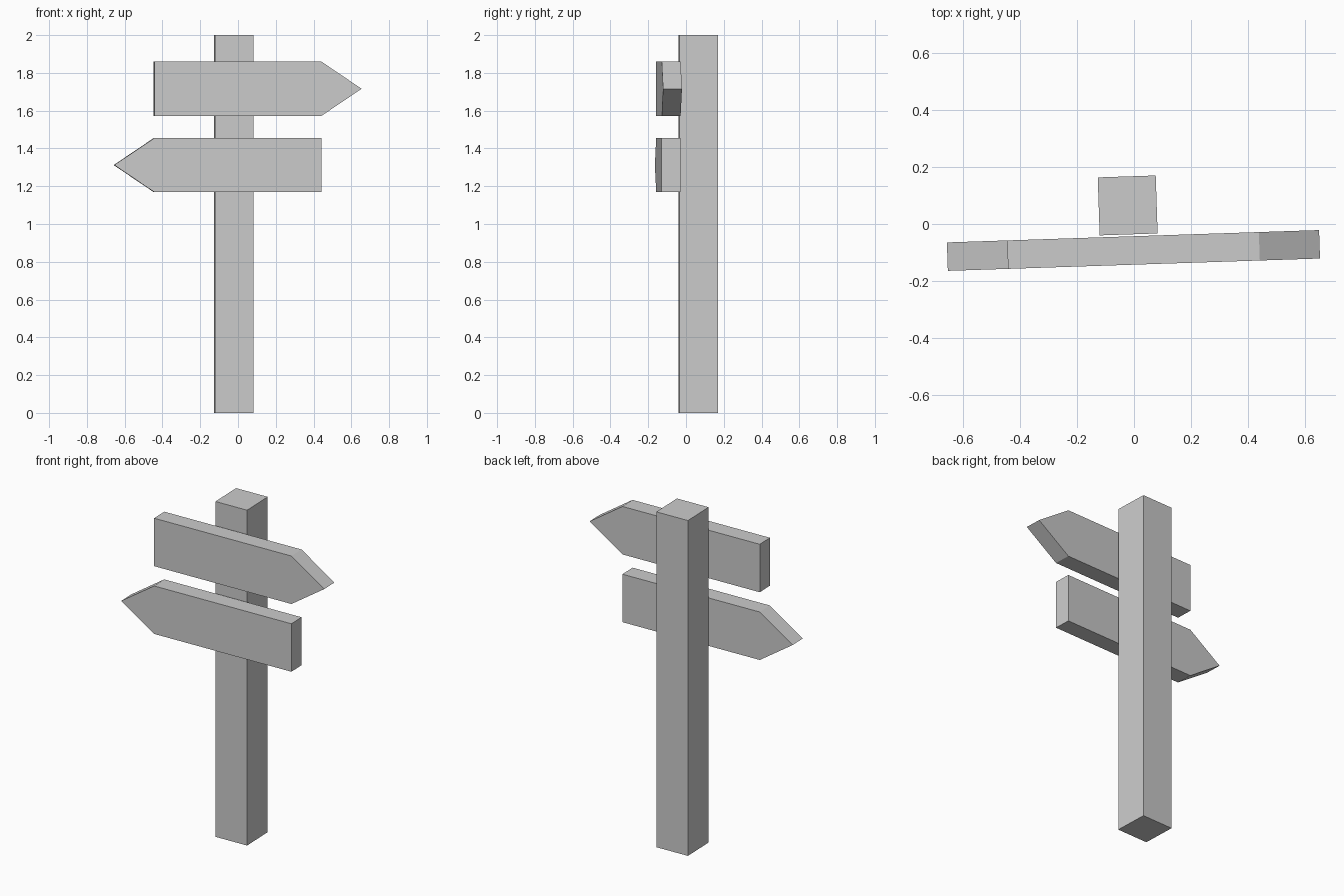
import bpy, bmesh, math
from mathutils import Matrix

if "Cube" in bpy.data.objects:
    bpy.data.objects.remove(bpy.data.objects["Cube"])

TURN = Matrix.Rotation(math.radians(1.9), 4, 'Z')


def prism(name, profile, direction):
    """Extrude a flat profile along a direction, then apply the slight turn."""
    bm = bmesh.new()
    face = bm.faces.new([bm.verts.new(p) for p in profile])
    new = bmesh.ops.extrude_face_region(bm, geom=[face])["geom"]
    bmesh.ops.translate(bm, vec=direction,
                        verts=[v for v in new if isinstance(v, bmesh.types.BMVert)])
    bmesh.ops.recalc_face_normals(bm, faces=bm.faces)
    bm.transform(TURN)
    mesh = bpy.data.meshes.new(name)
    bm.to_mesh(mesh)
    bm.free()
    obj = bpy.data.objects.new(name, mesh)
    bpy.context.collection.objects.link(obj)
    return obj


def arrow_board(name, side, z):
    """Plank with one pointed end; side is +1 for right, -1 for left."""
    outline = [(-0.443, -0.143), (0.443, -0.143), (0.655, 0),
               (0.443, 0.143), (-0.443, 0.143)]
    pts = [(-0.005 + side * x, -0.143, z + h) for x, h in outline]
    return prism(name, pts, (0, 0.1, 0))


# Square post
px, py, h = -0.02, 0.066, 0.102
prism("post", [(px + sx * h, py + sy * h, 0)
               for sx, sy in ((-1, -1), (1, -1), (1, 1), (-1, 1))], (0, 0, 2))

# Two arrow boards pointing opposite ways
arrow_board("upper_arrow_board", 1, 1.716)
arrow_board("lower_arrow_board", -1, 1.312)
